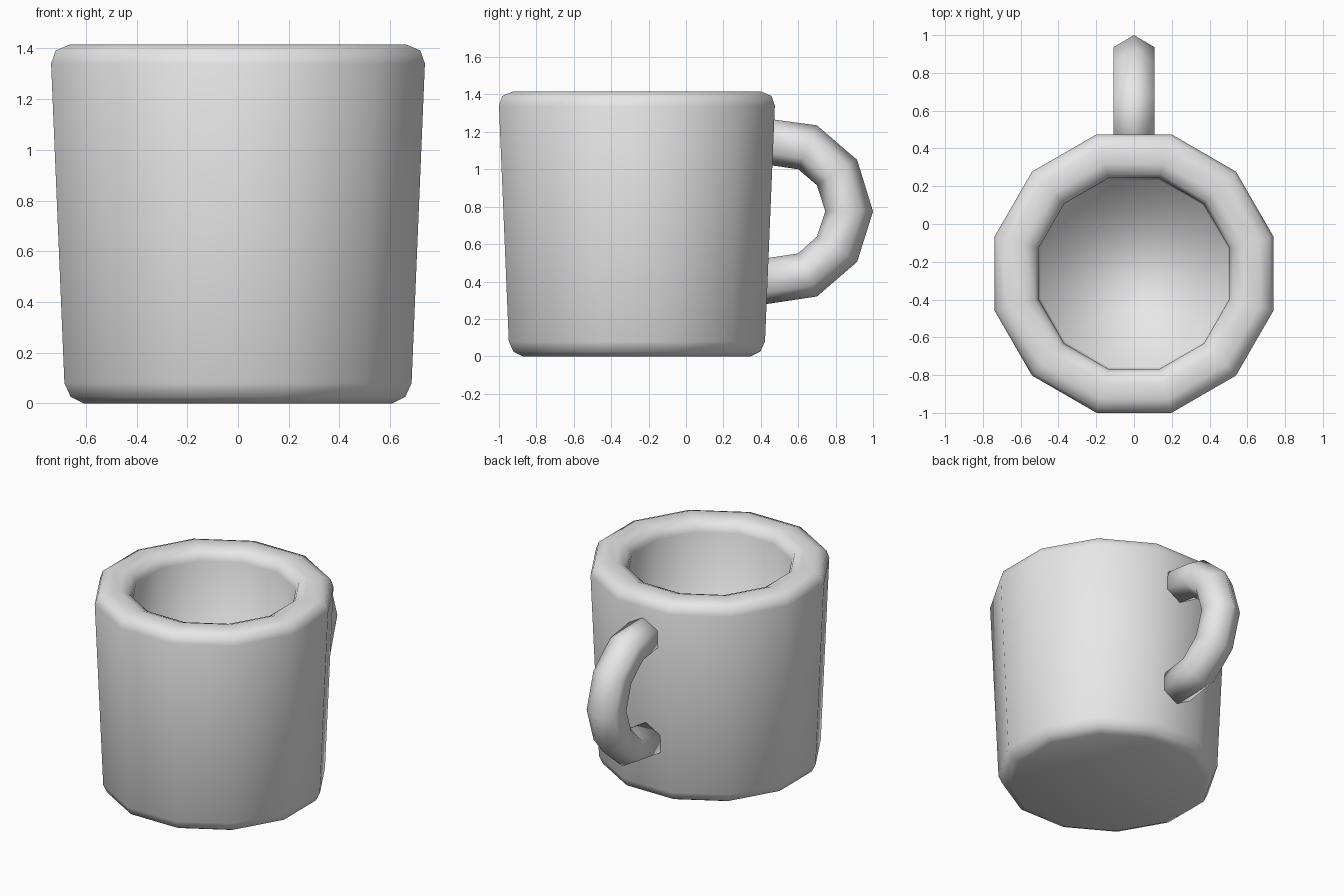
import bpy, bmesh
from math import sin, cos, pi
from mathutils import Vector

cube = bpy.data.objects.get("Cube")
if cube:
    bpy.data.objects.remove(cube, do_unlink=True)

GREY = (0.8, 0.8, 0.8, 1.0)
mat = bpy.data.materials.new("plain grey")
mat.use_nodes = True
mat.diffuse_color = GREY
mat.node_tree.nodes["Principled BSDF"].inputs["Base Color"].default_value = GREY


def loft(name, rings):
    """Skin closed rings of points in order, cap both ends, shade smooth."""
    bm = bmesh.new()
    loops = [[bm.verts.new(p) for p in ring] for ring in rings]
    n = len(loops[0])
    for a, b in zip(loops, loops[1:]):
        for i in range(n):
            j = (i + 1) % n
            bm.faces.new((a[i], a[j], b[j], b[i]))
    bm.faces.new(loops[0])
    bm.faces.new(loops[-1])
    bmesh.ops.recalc_face_normals(bm, faces=bm.faces)
    for f in bm.faces:
        f.smooth = True
    mesh = bpy.data.meshes.new(name)
    bm.to_mesh(mesh)
    bm.free()
    mesh.materials.append(mat)
    obj = bpy.data.objects.new(name, mesh)
    bpy.context.collection.objects.link(obj)
    return obj


# Twelve-sided cup: outer wall, rounded rim, inner wall and floor
SIDES = 12
CENTRE_Y = -0.2625
profile = [(0.61, 0), (0.66, 0.025), (0.685, 0.08), (0.7375, 1.34),
           (0.72, 1.392), (0.665, 1.415), (0.58, 1.415), (0.525, 1.392),
           (0.505, 1.34), (0.495, 0.24)]


def cup_ring(flat_radius, z):
    r = flat_radius / cos(pi / SIDES)
    angles = [(i + 0.5) * 2 * pi / SIDES for i in range(SIDES)]
    return [(r * cos(a), CENTRE_Y + r * sin(a), z) for a in angles]


loft("cup_body", [cup_ring(r, z) for r, z in profile])

# Six-sided handle: matching outer and inner points (y, z) along the bend
outer = [(0.40, 1.275), (0.70, 1.235), (0.915, 1.05), (1.0, 0.775),
         (0.915, 0.505), (0.70, 0.32), (0.40, 0.275)]
inner = [(0.40, 1.03), (0.60, 1.0), (0.70, 0.915), (0.745, 0.775),
         (0.70, 0.64), (0.60, 0.55), (0.40, 0.52)]


def handle_ring(out_pt, in_pt):
    o, i = Vector((0, *out_pt)), Vector((0, *in_pt))
    mid, half = (o + i) / 2, (o - i) / 2
    side = Vector((0.125, 0, 0))
    return [mid + half * cos(k * pi / 3) + side * sin(k * pi / 3)
            for k in range(6)]


loft("handle", [handle_ring(o, i) for o, i in zip(outer, inner)])
